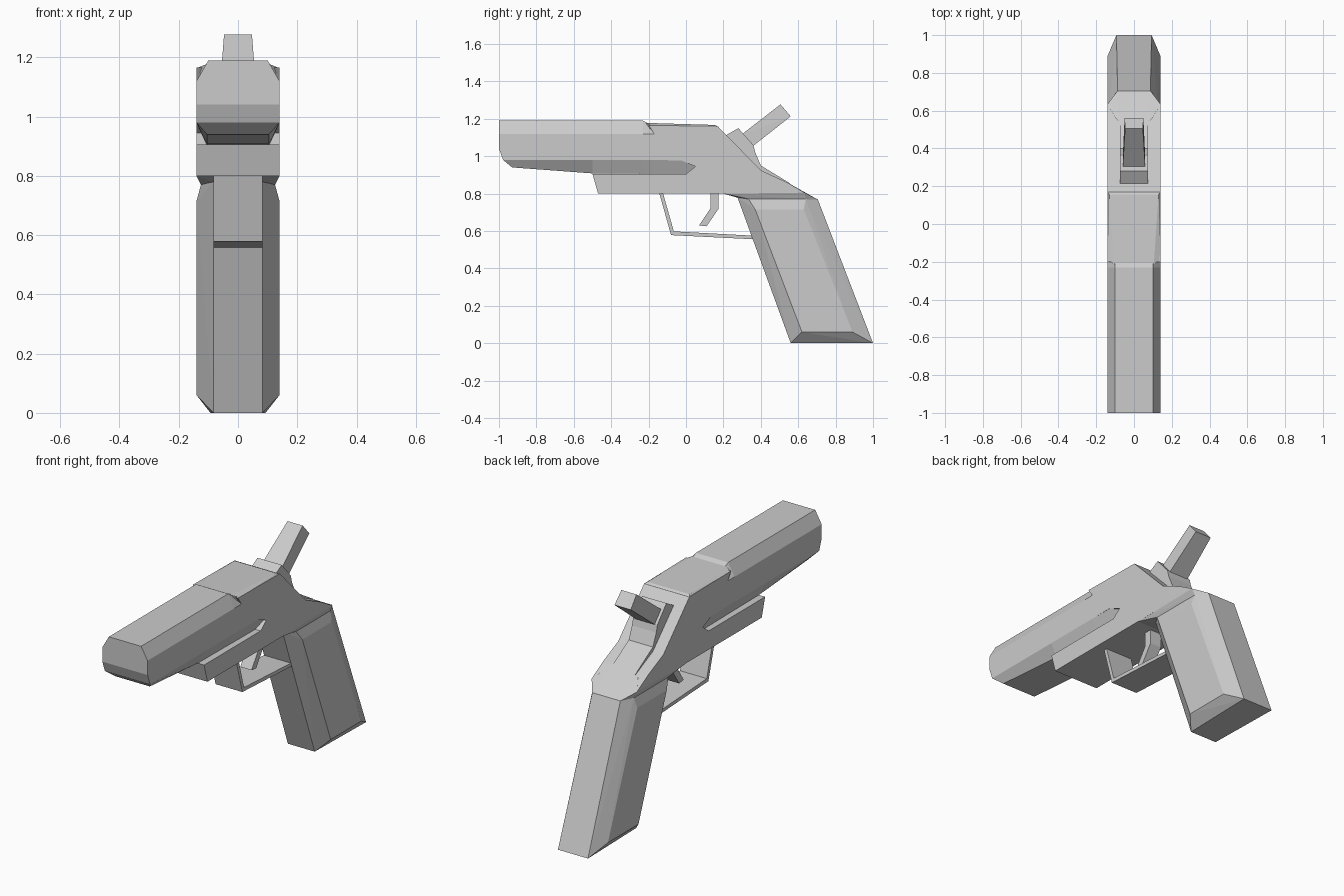
import bpy, bmesh

grey = bpy.data.materials.new("light grey metal")
grey.diffuse_color = (0.6, 0.6, 0.6, 1)


def finish(name, bm):
    bmesh.ops.recalc_face_normals(bm, faces=bm.faces)
    mesh = bpy.data.meshes.new(name)
    bm.to_mesh(mesh)
    bm.free()
    mesh.materials.append(grey)
    obj = bpy.data.objects.new(name, mesh)
    bpy.context.collection.objects.link(obj)
    return obj


def plate(name, profile, half):
    """Extrude a (y, z) side profile symmetrically across x."""
    bm = bmesh.new()
    face = bm.faces.new([bm.verts.new((-half, y, z)) for y, z in profile])
    moved = bmesh.ops.extrude_face_region(bm, geom=[face])["geom"]
    for v in moved:
        if isinstance(v, bmesh.types.BMVert):
            v.co.x = half
    return finish(name, bm)


def hull(name, points):
    """Convex block from points on one side, mirrored across x."""
    bm = bmesh.new()
    for x, y, z in points:
        bm.verts.new((x, y, z))
        bm.verts.new((-x, y, z))
    bmesh.ops.convex_hull(bm, input=bm.verts)
    bmesh.ops.dissolve_limit(bm, angle_limit=0.01, verts=bm.verts, edges=bm.edges)
    return finish(name, bm)


def loft(name, rings):
    """Skin half cross-sections, mirrored across x, with strip end caps."""
    bm = bmesh.new()
    sides = [[[bm.verts.new((s * x, y, z)) for x, y, z in ring] for ring in rings]
             for s in (1, -1)]
    right, left = sides
    n = len(rings[0])
    for i in range(len(rings) - 1):
        for side in sides:
            for k in range(n - 1):
                bm.faces.new((side[i][k], side[i][k + 1], side[i + 1][k + 1], side[i + 1][k]))
        for k in (0, n - 1):
            bm.faces.new((right[i][k], right[i + 1][k], left[i + 1][k], left[i][k]))
    for i in (0, -1):
        for k in range(n - 1):
            bm.faces.new((right[i][k], right[i][k + 1], left[i][k + 1], left[i][k]))
    return finish(name, bm)


# Front slide: chamfered top, bevelled underside, rounded nose
def slide_ring(y, side, bottom, top=1.19):
    return [(0.10, y, top), (side, y, 1.12), (side, y, 1.04), (side, y, 0.98), (0.105, y, bottom)]


nose = [(0.10, -1, 1.19), (0.14, -1, 1.12), (0.14, -1, 1.04), (0.14, -0.978, 0.98), (0.105, -0.93, 0.94)]
loft("front_slide", [nose,
                     slide_ring(-0.5, 0.14, 0.908),
                     slide_ring(-0.23, 0.14, 0.906),
                     slide_ring(-0.17, 0.14, 0.905, 1.16),
                     [(0.10, 0.05, 1.1), (0.13, 0.05, 1.08), (0.13, 0.05, 1.04),
                      (0.138, 0.05, 0.975), (0.105, 0.05, 0.90)]])

# Body: rear slide, frame and rail in one side profile
plate("body", [(-0.20, 1.165), (-0.17, 1.12), (-0.17, 0.98), (-0.03, 0.98), (0.05, 0.945),
               (0.0, 0.905), (-0.5, 0.905), (-0.47, 0.80), (0.18, 0.80), (0.34, 0.80),
               (0.60, 0.81), (0.635, 0.805), (0.54, 0.86), (0.40, 0.925), (0.17, 1.16)], 0.14)
hull("rear_slide_top", [(0.105, -0.215, 1.178), (0.14, -0.185, 1.163), (0.14, 0.17, 1.158),
                        (0.13, 0.155, 1.167), (0.105, -0.20, 1.12), (0.13, 0.16, 1.12)])

# Tang joining the body to the grip
hull("tang", [(0.14, 0.20, 0.80), (0.083, 0.27, 0.78), (0.125, 0.34, 0.77), (0.125, 0.64, 0.77),
              (0.087, 0.705, 0.768), (0.14, 0.635, 0.805), (0.087, 0.55, 0.855), (0.139, 0.40, 0.85)])

# Raked grip with bevelled sides and foot
hull("grip", [(0.083, 0.275, 0.78), (0.125, 0.335, 0.77), (0.125, 0.64, 0.77), (0.087, 0.705, 0.768),
              (0.14, 0.37, 0.715), (0.14, 0.63, 0.715),
              (0.14, 0.62, 0.06), (0.14, 0.89, 0.06),
              (0.083, 0.56, 0.0), (0.093, 1.0, 0.0)])

# Hammer and its mount
plate("hammer_mount", [(0.21, 1.11), (0.28, 1.15), (0.36, 1.06), (0.37, 1.02), (0.40, 0.95),
                       (0.56, 0.853), (0.40, 0.85), (0.21, 1.0)], 0.075)
hull("hammer", [(0.06, 0.29, 1.11), (0.06, 0.34, 1.04), (0.058, 0.36, 1.072),
                (0.047, 0.505, 1.277), (0.05, 0.56, 1.213)])

# Trigger and guard
plate("trigger_guard", [(-0.145, 0.81), (-0.08, 0.578), (0.38, 0.555), (0.38, 0.574),
                        (-0.065, 0.598), (-0.125, 0.81)], 0.083)
plate("trigger", [(0.13, 0.81), (0.13, 0.72), (0.07, 0.63), (0.11, 0.625),
                  (0.175, 0.72), (0.175, 0.81)], 0.035)
